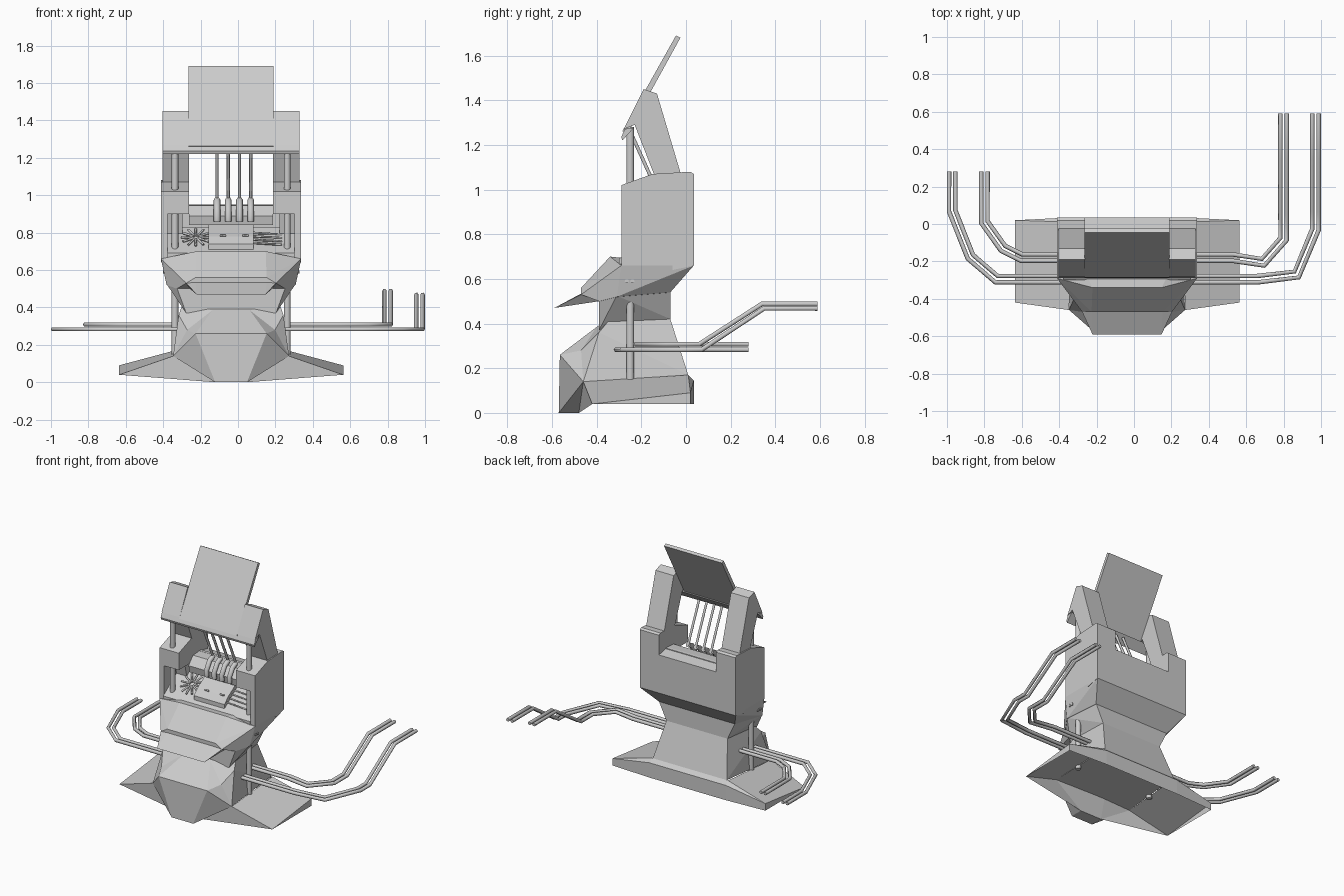
import bpy, bmesh, math
from mathutils import Vector

if "Cube" in bpy.data.objects:
    bpy.data.objects.remove(bpy.data.objects["Cube"])

CX = -0.037  # centre line of the body


def add_object(name, bm):
    bmesh.ops.recalc_face_normals(bm, faces=bm.faces)
    me = bpy.data.meshes.new(name)
    bm.to_mesh(me)
    bm.free()
    ob = bpy.data.objects.new(name, me)
    bpy.context.collection.objects.link(ob)
    return ob


def hull(name, pts):
    """Convex block from half-points mirrored about the centre line."""
    bm = bmesh.new()
    for x, y, z in pts:
        for s in (-1, 1):
            bm.verts.new((CX + s * x, y, z))
    res = bmesh.ops.convex_hull(bm, input=bm.verts)
    junk = [v for v in res["geom_interior"] if isinstance(v, bmesh.types.BMVert)]
    bmesh.ops.delete(bm, geom=junk, context='VERTS')
    bmesh.ops.dissolve_limit(bm, angle_limit=0.05, verts=bm.verts, edges=bm.edges)
    return add_object(name, bm)


def prism(name, profile, x0, x1):
    """Side profile (y, z) extruded along x."""
    bm = bmesh.new()
    a, b = [[bm.verts.new((CX + x, y, z)) for y, z in profile] for x in (x0, x1)]
    bm.faces.new(a)
    bm.faces.new(b)
    for i in range(len(a)):
        bm.faces.new((a[i - 1], a[i], b[i], b[i - 1]))
    return add_object(name, bm)


def tube(name, pts, r, res=2):
    cu = bpy.data.curves.new(name, 'CURVE')
    cu.dimensions = '3D'
    cu.bevel_depth = r
    cu.bevel_resolution = res
    cu.use_fill_caps = True
    sp = cu.splines.new('POLY')
    sp.points.add(len(pts) - 1)
    for p, co in zip(sp.points, pts):
        p.co = (*co, 1)
    ob = bpy.data.objects.new(name, cu)
    bpy.context.collection.objects.link(ob)


def offset(path, d):
    """Shift a path sideways in plan with mitred corners."""
    out = []
    for i, p in enumerate(path):
        a = Vector(path[max(i - 1, 0)][:2])
        b = Vector(p[:2])
        c = Vector(path[min(i + 1, len(path) - 1)][:2])
        u = (b - a).normalized() if i else (c - b).normalized()
        w = (c - b).normalized() if i < len(path) - 1 else u
        n = Vector((-u.y - w.y, u.x + w.x)).normalized()
        k = d / n.dot(Vector((-u.y, u.x)))
        out.append((p[0] + n.x * k, p[1] + n.y * k, p[2]))
    return out


# lower hull, prow and neck
hull("lower_hull", [(.28, -.39, .36), (.24, -.07, .42), (.26, -.34, .42), (.31, -.46, .14),
                    (.29, .01, .17), (.235, -.47, .28), (.10, -.40, .385)])
hull("prow", [(.085, -.57, 0), (.085, -.48, 0), (.19, -.565, .26), (.235, -.47, .28),
              (.10, -.40, .385), (.31, -.46, .14)])
hull("neck", [(.24, -.39, .37), (.27, -.37, .42), (.24, -.07, .42), (.29, -.39, .505),
              (.345, -.31, .525), (.30, -.07, .545)])

# thin base wings with a rear skirt
for side, s in (("left", -1), ("right", 1)):
    bm = bmesh.new()
    A, B, C, D, E, F, G, H, K, M, P = [bm.verts.new((CX + s * x, y, z)) for x, y, z in (
        (.6, -.42, .04), (.6, .02, .09), (.3, .01, .17), (.31, -.46, .14),
        (.6, .02, .04), (0, .035, .04), (0, .035, .145), (.3, .035, .145),
        (.3, .035, .04), (0, .01, .17), (.085, -.48, 0))]
    for f in ((A, B, C, D), (A, E, B), (B, E, K, H), (H, K, F, G), (B, H, C), (C, H, G, M), (A, D, P)):
        bm.faces.new(f)
    add_object(side + "_base_wing", bm)

# waist collar and beak
hull("waist", [(.375, -.29, .66), (.375, .035, .66), (.30, -.07, .54), (.345, -.31, .52),
               (.29, -.39, .50), (.185, -.34, .70), (.19, -.47, .56), (.24, -.47, .53)])
hull("beak", [(.19, -.45, .545), (.185, -.59, .47), (.24, -.47, .53), (.22, -.39, .50)])

# torso shell
prism("torso_back", [(-.06, .64), (.035, .66), (.035, .93), (-.06, .95)], -.375, .375)
for side, s in (("left", -1), ("right", 1)):
    prism(side + "_torso_wall", [(-.29, .66), (.035, .66), (.035, .92), (-.29, .92)], s * .34, s * .375)
    prism(side + "_shoulder", [(-.29, .90), (-.29, 1.02), (-.15, 1.07), (.02, 1.08),
                               (.035, 1.07), (.035, .90)], s * .225, s * .375)
    prism(side + "_inner_cheek", [(-.12, .66), (.02, .66), (.02, .92), (-.18, .92)], s * .26, s * .35)
    prism(side + "_roof_post", [(-.28, 1.27), (-.23, 1.29), (-.14, 1.06), (-.02, 1.06),
                                (-.13, 1.43), (-.19, 1.45)], s * .225, s * .367)
    x = CX + s * .30
    tube(side + "_support_rod", [(x, -.25, .13), (x, -.25, 1.28)], .018, 3)
    for y in (-.265, -.24):
        tube(side + "_waist_bolt", [(CX + s * .30, y, .59), (CX + s * .365, y, .59)], .010, 1)

# roof panel
prism("roof_visor", [(-.285, 1.262), (-.045, 1.69), (-.025, 1.68), (-.262, 1.25)], -.227, .227)
prism("roof_lip", [(-.274, 1.272), (-.29, 1.235), (-.285, 1.22), (-.235, 1.275)], -.367, .367)

# cockpit console
prism("console_slope", [(-.30, .66), (-.30, .69), (-.10, .83), (-.04, .83), (-.04, .66)], -.34, .34)
prism("console_box", [(-.27, .68), (-.27, .74), (-.23, .78), (-.12, .85), (-.08, .85), (-.08, .68)], -.12, .12)
prism("rear_ledge", [(-.17, .84), (-.18, .89), (-.13, .945), (-.04, .95), (-.04, .84)], -.225, .225)
for i in range(12):
    a = math.tau * i / 12
    pts = [(-.225 + r * math.cos(a), -.195 + .82 * r * math.sin(a), .775 + .57 * r * math.sin(a))
           for r in (.015, .08)]
    tube("fan_blade", pts, .007, 0)
for i in range(4):
    y = -.24 + .028 * i
    tube("side_lever", [(.08, y, .745 + .018 * i), (.235, y, .735 + .018 * i)], .006, 0)
for x in (-.08, .04):
    tube("console_handle", [(x - .015, -.235, .785), (x + .015, -.235, .785)], .007, 0)

# four cables with thick sleeves
for i in range(4):
    x = -.112 + .06 * i
    tube("cable", [(x, -.12, .97), (x, -.15, 1.04), (x, -.245, 1.25)], .009, 1)
    tube("cable_sleeve", [(x, -.19, .86), (x, -.195, .90), (x, -.16, .955), (x, -.12, .975)], .018, 1)

# twin side pipes
pipes = {
    "right_outer": [(.1, -.295, .283), (.66, -.295, .283), (.87, -.27, .283), (.97, -.03, .283),
                    (.97, .07, .283), (.97, .35, .468), (.97, .59, .468)],
    "right_inner": [(.1, -.18, .308), (.53, -.18, .308), (.69, -.205, .308), (.80, -.08, .308),
                    (.80, .06, .308), (.80, .34, .488), (.80, .59, .488)],
    "left_outer": [(-.15, -.295, .283), (-.735, -.295, .283), (-.875, -.175, .283),
                   (-.972, .07, .283), (-.972, .28, .283)],
    "left_inner": [(-.15, -.18, .308), (-.60, -.18, .308), (-.70, -.13, .308),
                   (-.80, .01, .308), (-.80, .28, .308)],
}
for name, path in pipes.items():
    for d in (-.017, .017):
        tube(name + "_pipe", offset(path, d), .012, 1)
